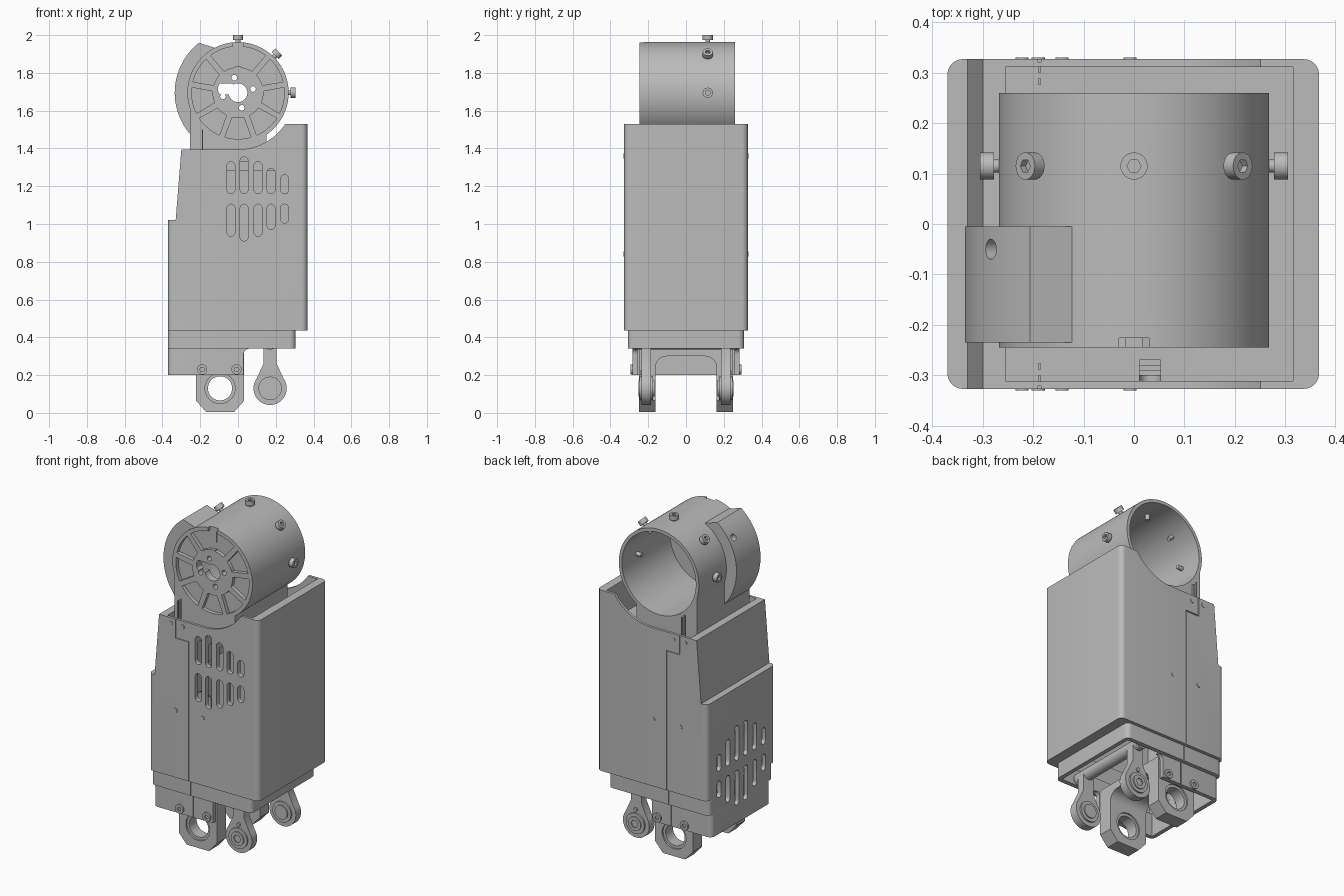
import bpy, bmesh, math
from math import sin, cos, radians, pi
from mathutils import Vector, Matrix

if "Cube" in bpy.data.objects:
    bpy.data.objects.remove(bpy.data.objects["Cube"])

grey = bpy.data.materials.new("plain grey")
grey.use_nodes = True
grey.diffuse_color = (0.5, 0.5, 0.5, 1)
grey.node_tree.nodes["Principled BSDF"].inputs["Base Color"].default_value = (0.5, 0.5, 0.5, 1)
parts = []


def prism(name, pts, axis, a, b):
    """Extrude a 2D outline along an axis: x uses (y, z), y uses (x, z), z uses (x, y)."""
    place = {"x": lambda p, t: (t, p[0], p[1]),
             "y": lambda p, t: (p[0], t, p[1]),
             "z": lambda p, t: (p[0], p[1], t)}[axis]
    bm = bmesh.new()
    face = bm.faces.new([bm.verts.new(place(p, a)) for p in pts])
    ext = bmesh.ops.extrude_face_region(bm, geom=[face])
    step = Vector(place((0, 0), b - a))
    bmesh.ops.translate(bm, vec=step, verts=[v for v in ext["geom"] if isinstance(v, bmesh.types.BMVert)])
    bmesh.ops.recalc_face_normals(bm, faces=bm.faces)
    mesh = bpy.data.meshes.new(name)
    bm.to_mesh(mesh)
    bm.free()
    mesh.materials.append(grey)
    ob = bpy.data.objects.new(name, mesh)
    bpy.context.collection.objects.link(ob)
    parts.append(ob)
    return ob


def arc(cx, cy, r, a0, a1, n):
    return [(cx + r * cos(radians(a0 + (a1 - a0) * i / n)),
             cy + r * sin(radians(a0 + (a1 - a0) * i / n))) for i in range(n + 1)]


def circle(cx, cy, r, n=32):
    return arc(cx, cy, r, 0, 360, n)[:-1]


def rect(x0, x1, y0, y1, r=0):
    if not r:
        return [(x0, y0), (x1, y0), (x1, y1), (x0, y1)]
    return (arc(x1 - r, y1 - r, r, 0, 90, 6) + arc(x0 + r, y1 - r, r, 90, 180, 6)
            + arc(x0 + r, y0 + r, r, 180, 270, 6) + arc(x1 - r, y0 + r, r, 270, 360, 6))


def box(name, x, y, z):
    return prism(name, rect(*x, *y), "z", *z)


def slot(c, z0, z1, w):
    r = w / 2
    return arc(c, z1 - r, r, 0, 180, 8) + arc(c, z0 + r, r, 180, 360, 8)


def boolean(target, tools, operation="DIFFERENCE"):
    for tool in tools:
        mod = target.modifiers.new("cut", "BOOLEAN")
        mod.operation, mod.object, mod.solver = operation, tool, "EXACT"
        with bpy.context.temp_override(object=target, active_object=target, selected_objects=[target]):
            bpy.ops.object.modifier_apply(modifier=mod.name)
        parts.remove(tool)
        bpy.data.objects.remove(tool)
    return target


CZ = 1.695  # barrel axis height

# Main housing: side profile with a saddle for the barrel, rounded upright corners
profile = ([(-0.37, 0.435), (0.367, 0.435), (0.367, 1.53)] + arc(0, CZ, 0.3, -33.4, -90, 20)
           + [(-0.3, 1.395), (-0.33, 1.02), (-0.37, 1.02)])
body = prism("housing", profile, "y", -0.4, 0.4)
boolean(body, [prism("t", rect(-0.37, 0.367, -0.327, 0.327, 0.03), "z", 0.3, 1.7)], "INTERSECT")
tools = [box("t", (-0.255, 0.315), (-0.311, 0.311), (1.33, 1.7)),
         box("t", (-0.345, 0.28), (-0.29, 0.29), (0.3, 0.96)),
         box("t", (-0.26, 0.335), (-0.3, 0.3), (0.55, 1.28))]
# Front vents
for x, h in zip((-0.037, 0.032, 0.106, 0.175, 0.247), (0.17, 0.195, 0.17, 0.135, 0.1)):
    tools.append(prism("t", slot(x, 1.16, 1.16 + h, 0.042), "y", -0.4, -0.27))
    tools.append(prism("t", slot(x, 1.105 - h, 1.105, 0.042), "y", -0.4, -0.27))


def side_vents():
    vents = []
    for i, h in enumerate((0.1, 0.16, 0.21, 0.21, 0.16, 0.1)):
        y = (i - 2.5) * 0.085
        vents.append(prism("t", slot(y, 0.58, 0.58 + h, 0.04), "x", -0.4, -0.33))
        vents.append(prism("t", slot(y, 0.52 - h, 0.52, 0.04), "x", -0.4, -0.33))
    return vents


def seams(y, depth=0.006):
    w = 0.003
    lo, hi = -y - depth, -y + depth
    spans = [((-0.1 - w, -0.1 + w), (0.1, 1.285)), ((-0.187, -0.1 + w), (1.279, 1.285)),
             ((-0.187 - w, -0.187 + w), (1.279, 1.5))]
    return [box("t", xs, (s * lo, s * hi) if s > 0 else (-hi, -lo), zs) for s in (1, -1) for xs, zs in spans]


boolean(body, tools + side_vents() + seams(0.327))

# Lower collar and skirt
collar = prism("lower_collar", rect(-0.37, 0.305, -0.307, 0.307, 0.03), "z", 0.34, 0.437)
boolean(collar, [box("t", (-0.345, 0.28), (-0.28, 0.28), (0.2, 0.6))] + side_vents() + seams(0.307)[::3])
skirt_pts = [(-0.37, 0.2), (0.03, 0.2)] + arc(0.06, 0.31, 0.03, 180, 90, 6) + [(0.06, 0.342), (-0.37, 0.342)]
skirt = prism("lower_skirt", skirt_pts, "y", -0.4, 0.4)
boolean(skirt, [prism("t", rect(-0.37, 0.2, -0.283, 0.283, 0.03), "z", 0.1, 0.5)], "INTERSECT")
boolean(skirt, [box("t", (-0.345, 0.3), (-0.258, 0.258), (0.1, 0.6))] + side_vents() + seams(0.283)[::3])

# Face screws on front and back
for s in (-1, 1):
    for x, z in ((-0.222, 1.36), (-0.143, 1.36), (-0.19, 0.842), (-0.008, 0.842)):
        prism("cover_screw", circle(x, z, 0.013, 16), "y", s * 0.32, s * 0.33)
    for x in (-0.19, -0.008):
        screw = prism("skirt_screw", circle(x, 0.23, 0.027, 20), "y", s * 0.27, s * 0.293)
        boolean(screw, [prism("t", circle(x, 0.23, 0.013, 6), "y", s * 0.284, s * 0.31)])

# Barrel: open at the back, wheel-like plate at the front
barrel = prism("barrel", circle(0, CZ, 0.268, 96), "y", -0.245, 0.26)
tools = [prism("t", circle(0, CZ, 0.248, 96), "y", -0.2, 0.4),
         prism("t", circle(0, CZ, 0.05, 24), "y", -0.3, -0.1),
         prism("t", rect(-0.105, -0.02, CZ - 0.01, CZ + 0.05, 0.02), "y", -0.3, -0.1),
         box("t", (-0.03, 0.03), (-0.3, -0.226), (1.835, 2.0))]
for i in range(9):
    a = 110 + 40 * i
    tools.append(prism("t", arc(0, CZ, 0.245, a - 16.5, a + 16.5, 10) + arc(0, CZ, 0.135, a + 13, a - 13, 6),
                       "y", -0.3, -0.222))
for a in (14, 104, 194, 284):
    tools.append(prism("t", circle(0.082 * cos(radians(a)), CZ + 0.082 * sin(radians(a)), 0.015, 16), "y", -0.3, -0.1))
boolean(barrel, tools)

# Saddle block under the barrel
base = box("barrel_base", (-0.255, 0.15), (-0.243, 0.26), (1.32, 1.62))
boolean(base, [prism("t", circle(0, CZ, 0.255, 64), "y", -0.5, 0.5)])

# Curved cover hugging one side of the barrel
cover = prism("side_cover", arc(0, CZ, 0.335, 128, 222, 32) + arc(0, CZ, 0.262, 222, 116, 32), "y", -0.235, -0.005)
hole = prism("t", circle(0, 0, 0.02, 20), "z", 0.28, 0.5)
hole.matrix_world = Matrix.Translation((0, -0.05, CZ)) @ Matrix.Rotation(radians(-58), 4, "Y")
boolean(cover, [hole])

# Clamp screws around the barrel
for a in (0, 45, 90, 135, 180):
    head = prism("clamp_screw_head", circle(0, 0, 0.027, 24), "z", 0.278, 0.305)
    boolean(head, [prism("t", circle(0, 0, 0.014, 6), "z", 0.29, 0.4)])
    shank = prism("clamp_screw_shank", circle(0, 0, 0.013, 16), "z", 0.215, 0.285)
    for ob in (head, shank):
        ob.matrix_world = Matrix.Translation((0, 0.115, CZ)) @ Matrix.Rotation(radians(90 - a), 4, "Y")

# Forked hanger: arch with two chamfered lugs
fork_pts = ([(-0.25, 0.005), (-0.162, 0.005)] + arc(-0.102, 0.24, 0.06, 180, 90, 8)
            + arc(0.102, 0.24, 0.06, 90, 0, 8) + [(0.162, 0.005), (0.25, 0.005), (0.25, 0.345), (-0.25, 0.345)])
fork = prism("forked_hanger", fork_pts, "x", -0.222, 0.033)
lug = [(-0.222, 0.4), (-0.222, 0.065), (-0.165, 0), (-0.025, 0), (0.033, 0.065), (0.033, 0.4)]
boolean(fork, [prism("t", lug, "y", -0.4, 0.4)], "INTERSECT")
boolean(fork, [prism("t", circle(-0.095, 0.13, 0.08, 40), "y", -0.4, 0.4)])

for s in (-1, 1):
    # Bushing inside each lug
    bush = prism("lug_bushing", circle(-0.095, 0.13, 0.081, 40), "y", s * 0.17, s * 0.24)
    boolean(bush, [prism("t", circle(-0.095, 0.13, 0.064, 40), "y", -0.4, 0.4)])
    # Rod end with tapered neck, ball and socket screw
    eye = arc(0.17, 0.13, 0.088, 145, 395, 40) + [(0.205, 0.26), (0.205, 0.36), (0.135, 0.36), (0.135, 0.26)]
    prism("rod_end", eye, "y", s * 0.185, s * 0.235)
    prism("rod_end_ring", circle(0.17, 0.13, 0.062, 32), "y", s * 0.175, s * 0.245)
    bolt = prism("rod_end_bolt", circle(0.17, 0.13, 0.042, 24), "y", s * 0.168, s * 0.252)
    boolean(bolt, [prism("t", circle(0.17, 0.13, 0.024, 6), "y", s * 0.24, s * 0.3)])
    prism("grease_nipple", circle(0.17, 0.212, 0.012, 12), "y", s * 0.23, s * 0.242)

# Cross shaft inside the lower opening
prism("cross_shaft", circle(0.17, 0.37, 0.035, 24), "y", -0.27, 0.27)

# Smooth curved surfaces, keep edges sharp
bpy.ops.object.select_all(action="DESELECT")
for ob in parts:
    ob.select_set(True)
bpy.context.view_layer.objects.active = body
bpy.ops.object.shade_smooth_by_angle(angle=radians(30))
